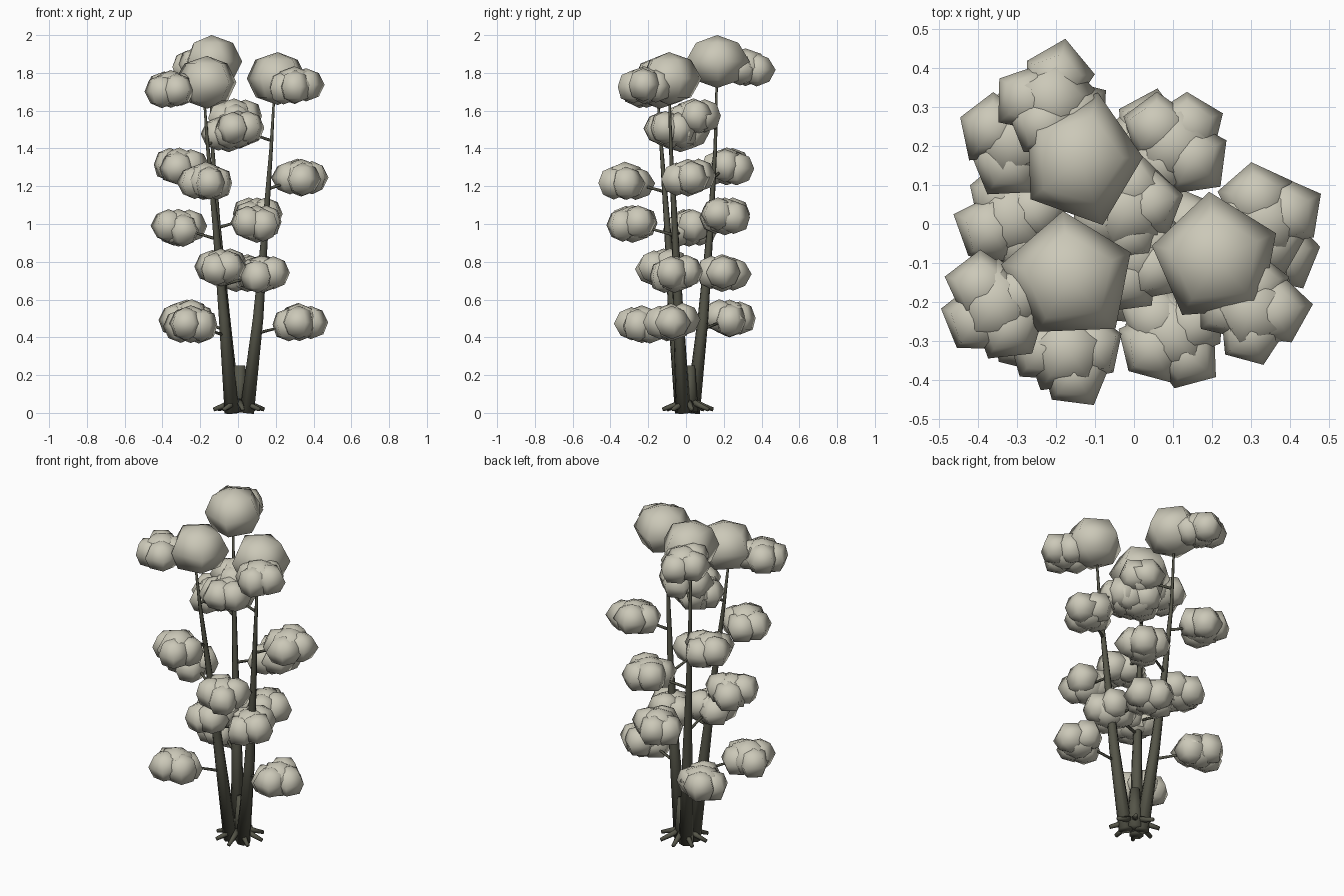
import bpy, bmesh, math, random
from mathutils import Vector, Matrix

if "Cube" in bpy.data.objects:
    bpy.data.objects.remove(bpy.data.objects["Cube"])
random.seed(4)

def material(name, col):
    m = bpy.data.materials.new(name)
    m.diffuse_color = (*col, 1)
    m.use_nodes = True
    m.node_tree.nodes["Principled BSDF"].inputs["Base Color"].default_value = m.diffuse_color
    return m

BARK = material("bark", (0.09, 0.09, 0.065))
LEAF = material("foliage", (0.60, 0.58, 0.48))

def finish(bm, name, mat):
    me = bpy.data.meshes.new(name)
    bm.to_mesh(me)
    bm.free()
    me.materials.append(mat)
    me.polygons.foreach_set("use_smooth", [True] * len(me.polygons))
    ob = bpy.data.objects.new(name, me)
    bpy.context.collection.objects.link(ob)
    return ob

def tube(bm, pts, radii, sides=7):
    """Tapered tube through pts, capped at both ends."""
    pts = [Vector(p) for p in pts]
    rings = []
    for i, (p, r) in enumerate(zip(pts, radii)):
        d = pts[min(i + 1, len(pts) - 1)] - pts[max(i - 1, 0)]
        q = Vector((0, 0, 1)).rotation_difference(d)
        rings.append([bm.verts.new(p + q @ Vector((r * math.cos(a), r * math.sin(a), 0)))
                      for a in (2 * math.pi * k / sides for k in range(sides))])
    for a, b in zip(rings, rings[1:]):
        for k in range(sides):
            n = (k + 1) % sides
            bm.faces.new((a[k], a[n], b[n], b[k]))
    bm.faces.new(rings[0][::-1])
    bm.faces.new(rings[-1])

def blob(bm, c, rx, ry, rz, turn, jitter=0.1):
    """Irregular five-sided leaf ball."""
    m = Matrix.Translation(c) @ Matrix.Rotation(turn, 4, 'Z')
    vs = bmesh.ops.create_uvsphere(bm, u_segments=5, v_segments=4, radius=1)["verts"]
    for v in vs:
        k = 1 + random.uniform(-jitter, jitter) * math.hypot(v.co.x, v.co.y)
        v.co = m @ Vector((v.co.x * rx * k, v.co.y * ry * k, v.co.z * rz))

# per stem: trunk points, crown centre and turn, clump centres from bottom to top
STEMS = [
    ([(-.025, .035, 0), (-.07, .09, .5), (-.11, .13, 1), (-.135, .155, 1.4), (-.15, .165, 1.86)],
     (-.14, .165, 1.86), 4.75,
     [(-.27, .23, .50), (-.09, -.12, .77), (.10, .205, 1.04),
      (-.31, .215, 1.305), (-.02, .04, 1.565), (-.21, .315, 1.83)]),
    ([(-.035, -.02, 0), (-.075, -.065, .5), (-.12, -.10, 1), (-.16, -.13, 1.4), (-.185, -.155, 1.74)],
     (-.165, -.14, 1.75), .1,
     [(-.25, -.235, .47), (.13, -.06, .735), (-.315, .015, .98),
      (-.17, -.325, 1.23), (-.05, -.03, 1.48), (-.355, -.21, 1.715)]),
    ([(.045, -.015, 0), (.105, -.04, .5), (.145, -.06, 1), (.175, -.08, 1.4), (.195, -.09, 1.75)],
     (.21, -.09, 1.77), .1,
     [(.325, -.08, .48), (.05, .19, .74), (.10, -.285, 1.0),
      (.335, .01, 1.245), (0, -.08, 1.50), (.30, -.22, 1.735)]),
]

for s, (path, crown, turn, clumps) in enumerate(STEMS, 1):
    # stem
    bm = bmesh.new()
    tube(bm, path, [.040, .029, .0175, .010, .005])
    finish(bm, f"trunk_{s}", BARK)
    # crown ball
    bm = bmesh.new()
    blob(bm, crown, .17, .165, .14, turn, .06)
    finish(bm, f"crown_{s}", LEAF)
    for n, c in enumerate(clumps, 1):
        c = Vector(c)
        # twig from the stem to the clump
        z = c.z - .06
        a, b = next((Vector(p), Vector(q)) for p, q in zip(path, path[1:]) if q[2] >= z)
        start = a.lerp(b, (z - a.z) / (b.z - a.z))
        bm = bmesh.new()
        tube(bm, [start, start.lerp(c, .5), c], [.009, .007, .005], 5)
        finish(bm, f"branch_{s}_{n}", BARK)
        # leaf clump: one middle ball with four around it
        bm = bmesh.new()
        blob(bm, c, .115, .115, .10, random.uniform(-.3, .3))
        a0 = random.uniform(0, 6)
        for k in range(4):
            a = a0 + k * math.pi / 2 + random.uniform(-.25, .25)
            off = Vector((.06 * math.cos(a), .06 * math.sin(a), random.uniform(-.015, .015)))
            blob(bm, c + off, .095, .095, .088, random.uniform(-.3, .3))
        finish(bm, f"leaf_clump_{s}_{n}", LEAF)

# central stump
bm = bmesh.new()
tube(bm, [(.01, .02, .005), (.01, .02, .25)], [.045, .028], 8)
finish(bm, "stump", BARK)

# spreading roots
bm = bmesh.new()
for k in range(8):
    a = 2 * math.pi * k / 8 + .15
    d = Vector((math.cos(a), math.sin(a), 0))
    o = Vector((.005, .01, 0))
    tube(bm, [o + d * .03 + Vector((0, 0, .06)), o + d * .08 + Vector((0, 0, .038)),
              o + d * .135 + Vector((0, 0, .018))], [.018, .015, .011], 6)
finish(bm, "roots", BARK)
